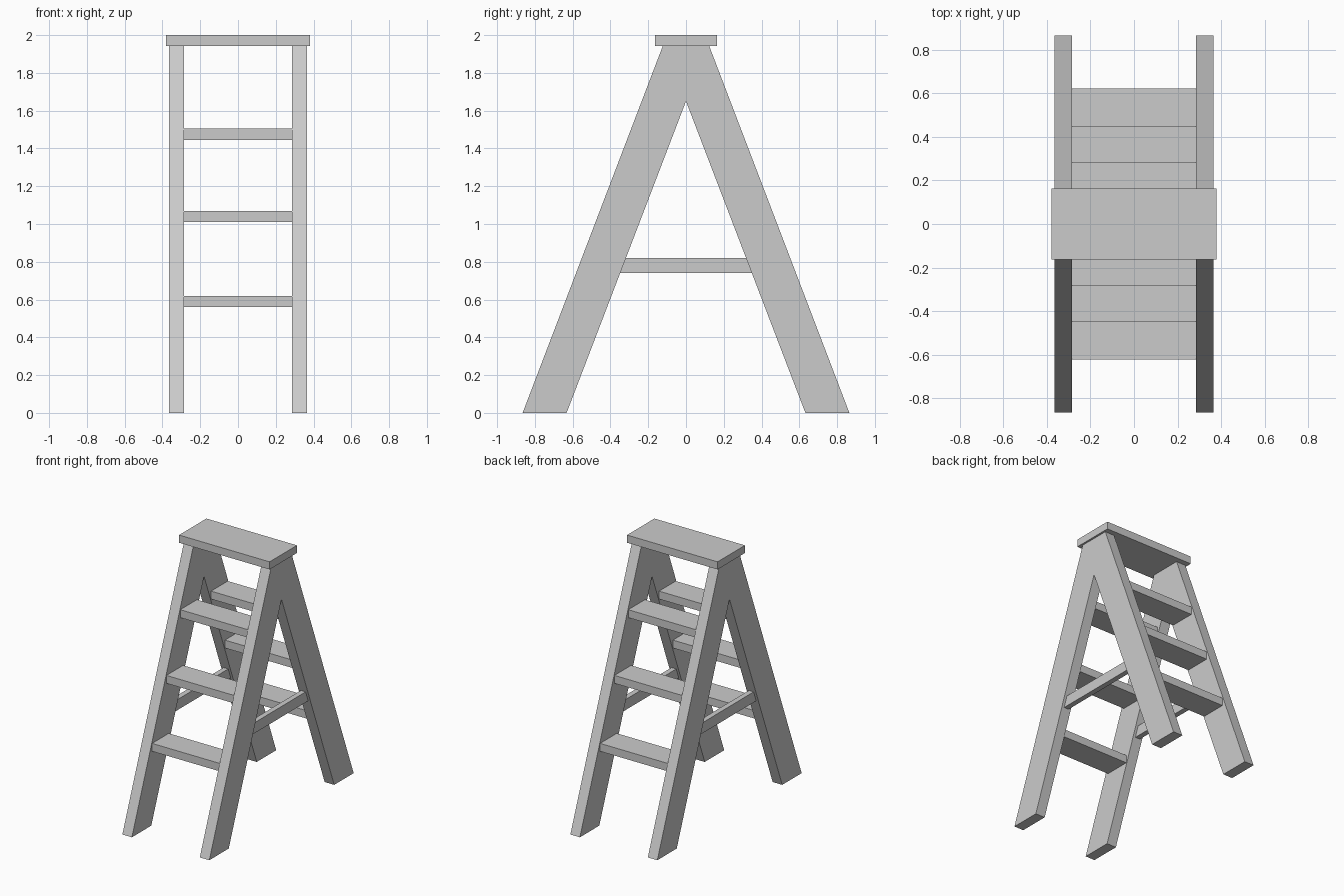
import bpy, bmesh

if "Cube" in bpy.data.objects:
    bpy.data.objects.remove(bpy.data.objects["Cube"])

SLOPE = 0.382       # leg lean, y per unit of height
TOP_Z = 1.942       # underside of the top board


def add_object(name, bm):
    bmesh.ops.recalc_face_normals(bm, faces=bm.faces)
    mesh = bpy.data.meshes.new(name)
    bm.to_mesh(mesh)
    bm.free()
    obj = bpy.data.objects.new(name, mesh)
    bpy.context.collection.objects.link(obj)
    return obj


def extrude_x(name, profile, x0, x1):
    """Extrude a (y, z) outline from x0 to x1."""
    bm = bmesh.new()
    face = bm.faces.new([bm.verts.new((x0, y, z)) for y, z in profile])
    ext = bmesh.ops.extrude_face_region(bm, geom=[face])
    moved = [g for g in ext["geom"] if isinstance(g, bmesh.types.BMVert)]
    bmesh.ops.translate(bm, verts=moved, vec=(x1 - x0, 0, 0))
    return add_object(name, bm)


def box(name, x0, x1, y0, y1, z0, z1):
    return extrude_x(name, [(y0, z0), (y1, z0), (y1, z1), (y0, z1)], x0, x1)


# Top board
box("top_board", -0.38, 0.38, -0.164, 0.164, TOP_Z, 2.0)

# A-shaped leg pairs and their horizontal braces
outer_top = 0.865 - SLOPE * TOP_Z
a_frame = [(-0.865, 0), (-0.632, 0), (0, 1.65), (0.632, 0), (0.865, 0),
           (outer_top, TOP_Z), (-outer_top, TOP_Z)]
lo, hi = 0.632 - SLOPE * 0.74, 0.632 - SLOPE * 0.82
brace = [(-lo, 0.74), (lo, 0.74), (hi, 0.82), (-hi, 0.82)]
for side, s in (("left", -1), ("right", 1)):
    extrude_x(side + "_legs", a_frame, s * 0.285, s * 0.365)
    extrude_x(side + "_brace", brace, s * 0.305, s * 0.345)

# Steps on both faces, centred on the leg width
for face, s in (("front", -1), ("back", 1)):
    for i, z in enumerate((0.59, 1.04, 1.475)):
        y = s * (0.748 - SLOPE * z)
        box(f"{face}_step_{i + 1}", -0.285, 0.285,
            y - 0.1, y + 0.1, z - 0.03, z + 0.03)
